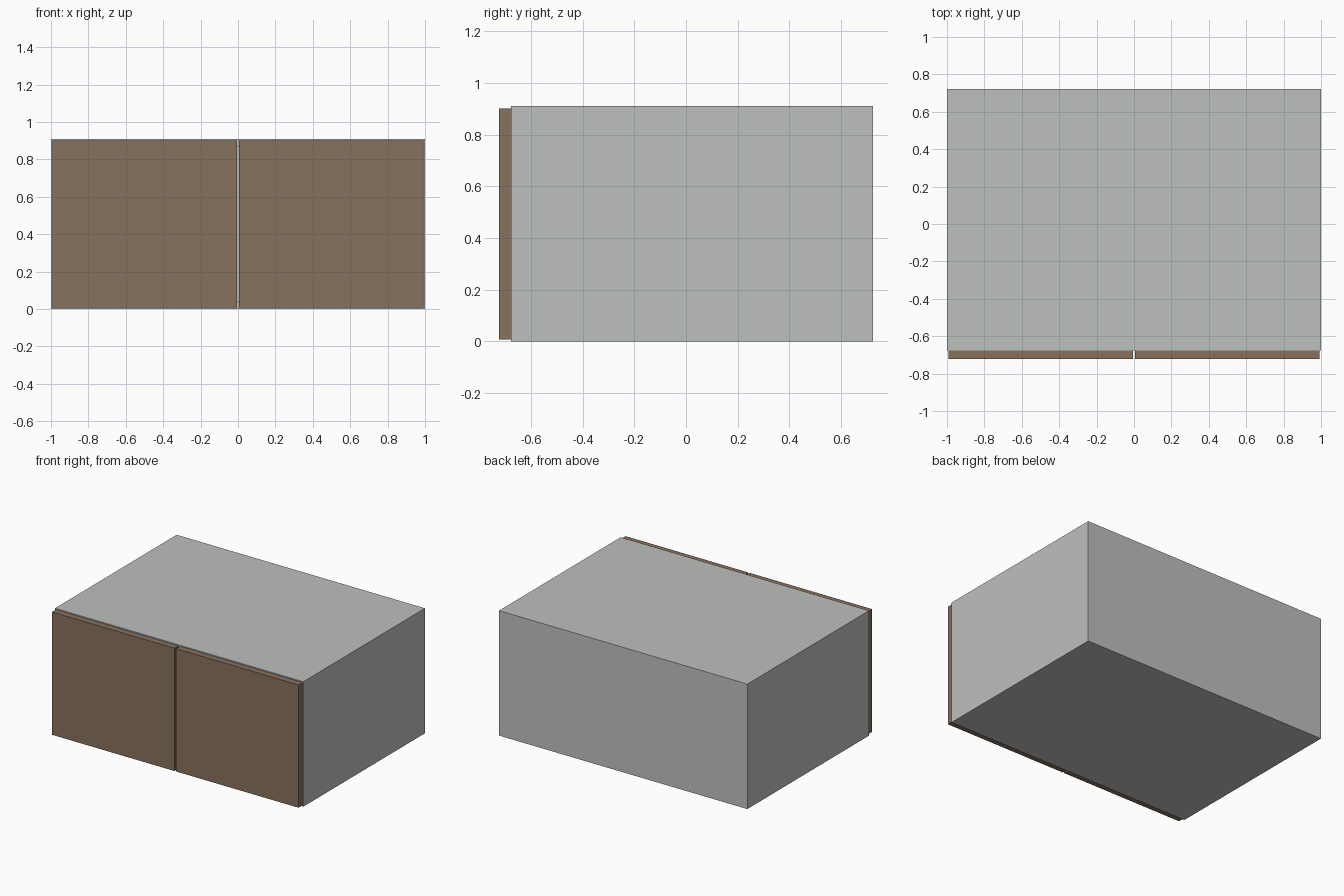
import bpy

if "Cube" in bpy.data.objects:
    bpy.data.objects.remove(bpy.data.objects["Cube"])

def material(name, rgb):
    m = bpy.data.materials.new(name)
    m.diffuse_color = (*rgb, 1)
    m.use_nodes = True
    m.node_tree.nodes["Principled BSDF"].inputs["Base Color"].default_value = m.diffuse_color
    return m

grey = material("light_grey_panel", (0.515, 0.527, 0.515))
brown = material("brown_wood", (0.242, 0.165, 0.109))

def box(name, x, y, z, mat):
    """Box from (min, max) ranges on each axis."""
    bpy.ops.mesh.primitive_cube_add(size=1, location=[sum(r) / 2 for r in (x, y, z)])
    ob = bpy.context.object
    ob.name = name
    ob.scale = [r[1] - r[0] for r in (x, y, z)]
    bpy.ops.object.transform_apply(location=False, rotation=False, scale=True)
    ob.data.materials.append(mat)

W, H, T = 1.0, 0.91, 0.04           # half width, height, panel thickness
FRONT, BACK = -0.677, 0.7225        # carcass depth range
DOOR_FRONT = -0.7225

# Carcass: two sides, with bottom, top and back fitted between them
inner = (-W + T, W - T)
box("left_side", (-W, -W + T), (FRONT, BACK), (0, H), grey)
box("right_side", (W - T, W), (FRONT, BACK), (0, H), grey)
box("bottom_panel", inner, (FRONT, BACK), (0, T), grey)
box("top_panel", inner, (FRONT, BACK), (H - T, H), grey)
box("back_panel", inner, (BACK - T, BACK), (T, H - T), grey)

# Pair of doors with a narrow gap around them
box("left_door", (-0.993, -0.006), (DOOR_FRONT, FRONT), (0.008, 0.902), brown)
box("right_door", (0.006, 0.993), (DOOR_FRONT, FRONT), (0.008, 0.902), brown)
